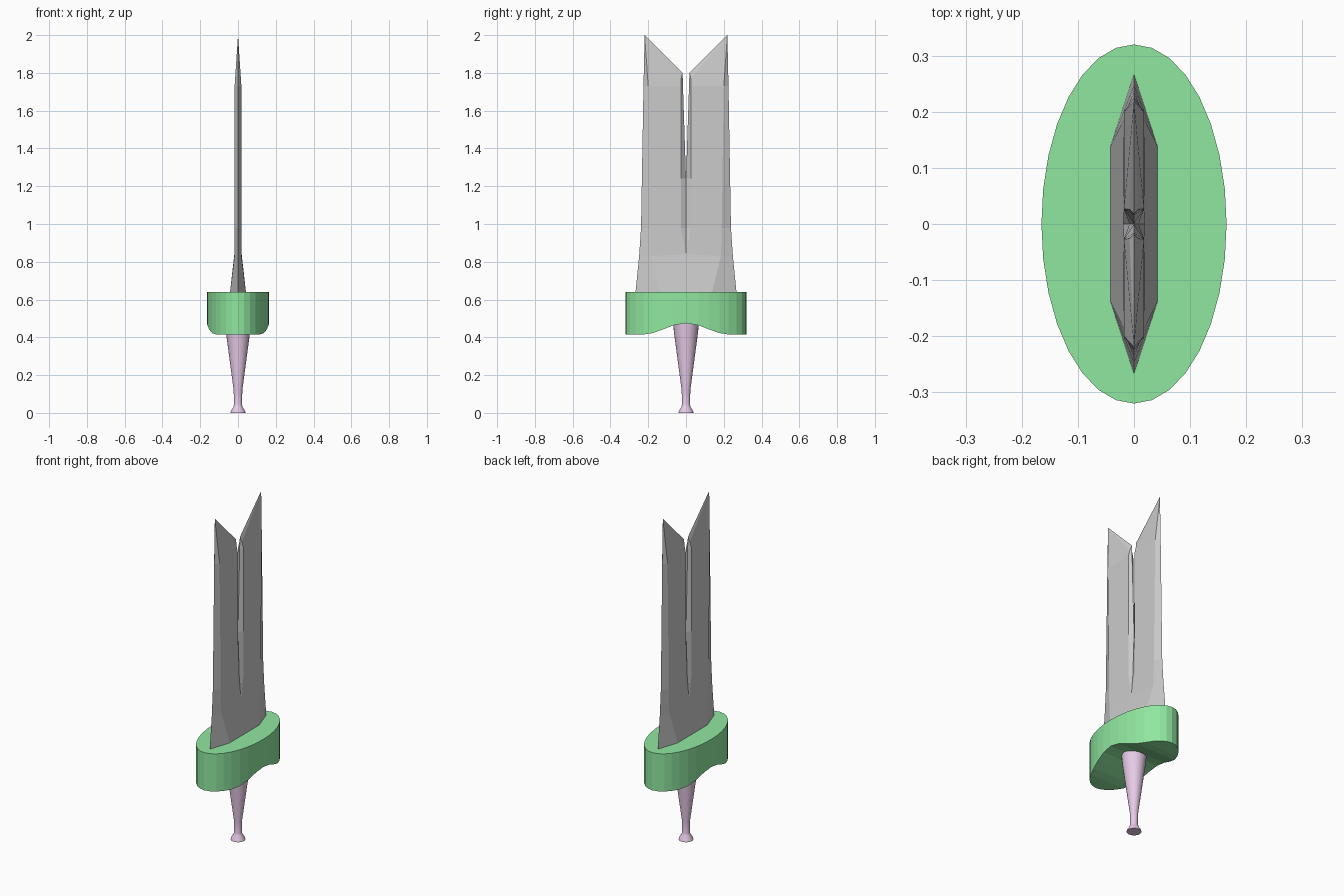
import bpy
from math import cos, sin, pi

if "Cube" in bpy.data.objects:
    bpy.data.objects.remove(bpy.data.objects["Cube"])


def make(name, verts, faces, color=None):
    me = bpy.data.meshes.new(name)
    me.from_pydata(verts, [], faces)
    me.update()
    ob = bpy.data.objects.new(name, me)
    bpy.context.collection.objects.link(ob)
    if color:
        mat = bpy.data.materials.new(name + "_colour")
        mat.diffuse_color = (*color, 1)
        mat.use_nodes = True
        mat.node_tree.nodes["Principled BSDF"].inputs["Base Color"].default_value = mat.diffuse_color
        me.materials.append(mat)
    return ob


# Blade: one quarter (x > 0, y > 0), mirrored twice
v = {
    "edge0": (0, .268, .63), "bev0": (.043, .136, .63), "mid0": (.043, 0, .63),
    "edge1": (0, .248, .83), "bev1": (.019, .185, .83), "mid1": (.0195, 0, .84),
    "edge2": (0, .238, .98), "bev2": (.018, .189, .98),
    "groove2": (.018, .027, .98), "deep2": (.008, 0, .98),
    "groove3": (.018, .027, 1.24), "deep3": (0, 0, 1.24),
    "edge4": (0, .225, 1.73), "bev4": (.018, .2, 1.73),
    "groove4": (.018, .027, 1.73), "deep4": (0, .016, 1.73),
    "groove5": (.008, .026, 1.77),
    "tip": (0, .219, 2.0), "notch": (0, .018, 1.8),
}
f = [
    # base and outer bevels
    "mid0 bev0 bev1 mid1", "bev0 edge0 edge1 bev1", "bev1 edge1 edge2 bev2",
    "bev2 edge2 edge4 bev4", "bev4 edge4 tip",
    # flat faces and pointed top
    "mid1 bev1 bev2 groove2", "groove2 bev2 bev4 groove4 groove3",
    "groove4 bev4 tip groove5", "groove5 tip notch",
    # central groove opening into the slot
    "mid1 groove2 deep2", "deep2 groove2 groove3 deep3",
    "deep3 groove3 groove4 deep4", "deep4 groove4 groove5 notch",
]
keys = list(v)
blade = make("blade", list(v.values()),
             [[keys.index(k) for k in face.split()] for face in f])
mir = blade.modifiers.new("mirror", "MIRROR")
mir.use_axis = (True, True, False)
mir.merge_threshold = .0005

# Guard: elliptical block with an arched underside
N = 32


def underside(y):
    t = min(abs(y) / .23, 1)
    return .415 + .03 * (1 + cos(pi * t))


ring = [(.165 * cos(2 * pi * i / N), .32 * sin(2 * pi * i / N)) for i in range(N)]
verts = [(x, y, .64) for x, y in ring] + [(x, y, underside(y)) for x, y in ring]
faces = [list(range(N))]
faces += [(i, i + N, (i + 1) % N + N, (i + 1) % N) for i in range(N)]
# underside strips joining matching points at +x and -x
for i in range(-N // 4, N // 4):
    a, b = i % N, (i + 1) % N
    c, d = (N // 2 - i - 1) % N, (N // 2 - i) % N
    quad = list(dict.fromkeys([a + N, d + N, c + N, b + N]))
    faces.append(quad)
guard = make("guard", verts, faces, (.28, .8, .35))

# Handle with flared pommel: lathed profile
profile = [(.04, 0), (.037, .012), (.025, .03), (.021, .045), (.023, .12),
           (.063, .42), (.071, .5)]
S = 24
verts = [(r * cos(2 * pi * i / S), r * sin(2 * pi * i / S), z)
         for r, z in profile for i in range(S)]
faces = [list(range(S))[::-1], [(len(profile) - 1) * S + i for i in range(S)]]
for j in range(len(profile) - 1):
    for i in range(S):
        k = (i + 1) % S
        faces.append((j * S + i, j * S + k, (j + 1) * S + k, (j + 1) * S + i))
handle = make("handle", verts, faces, (.8, .6, .8))

# Soft shading on the handle only
bpy.ops.object.select_all(action="DESELECT")
handle.select_set(True)
bpy.context.view_layer.objects.active = handle
bpy.ops.object.shade_smooth_by_angle(angle=.4)
